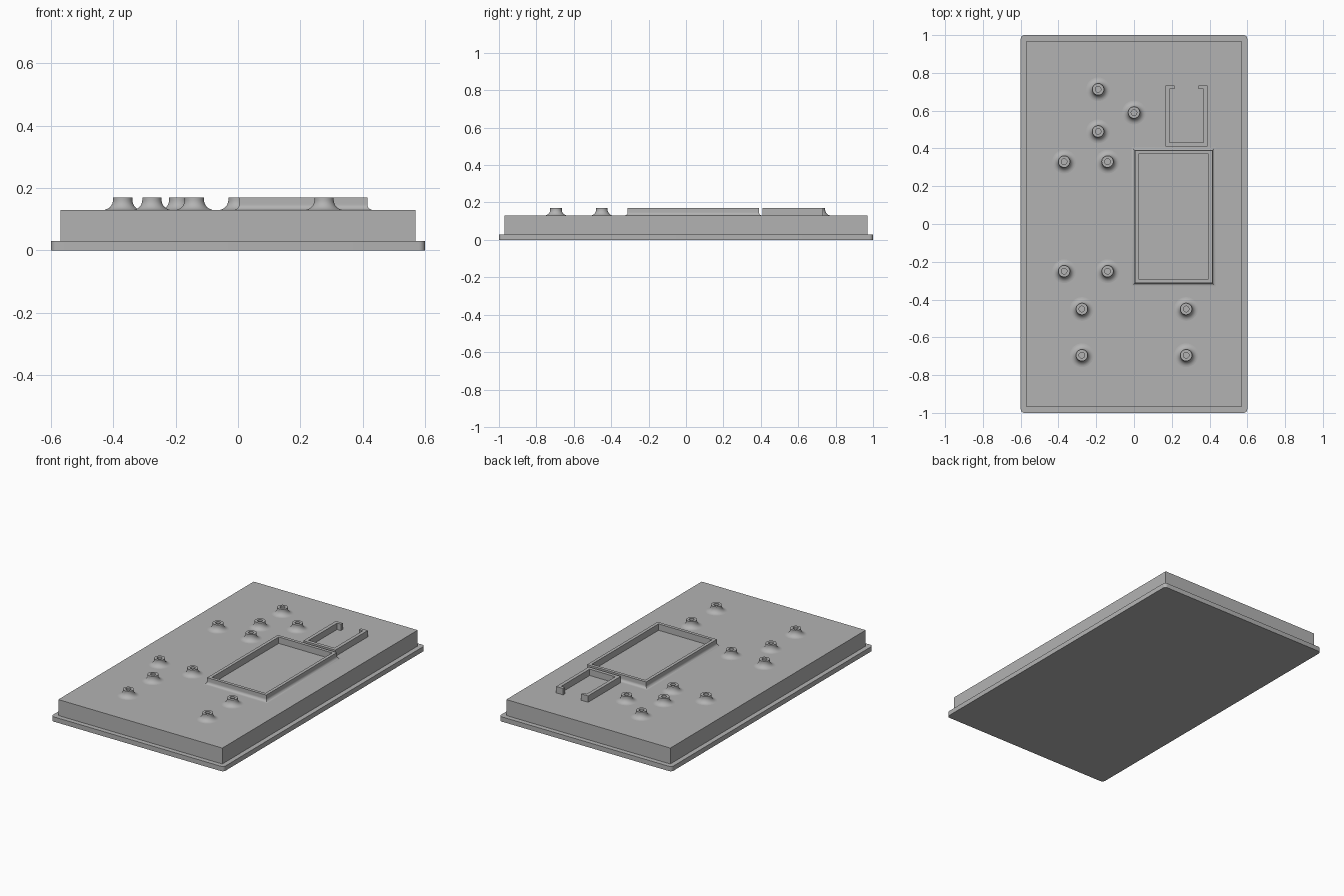
import bpy, bmesh
from math import sin, cos, pi, radians

cube = bpy.data.objects.get("Cube")
if cube:
    bpy.data.objects.remove(cube, do_unlink=True)

GREY = (0.45, 0.45, 0.45, 1)
mat = bpy.data.materials.new("plain_grey")
mat.use_nodes = True
mat.diffuse_color = GREY
bsdf = mat.node_tree.nodes["Principled BSDF"]
bsdf.inputs["Base Color"].default_value = GREY
bsdf.inputs["Roughness"].default_value = 0.6

DECK, TOP = 0.13, 0.17


def loft(name, rings, cap_start=False, cap_end=False):
    """Skin a list of equal-length point rings into an object."""
    bm = bmesh.new()
    loops = [[bm.verts.new(p) for p in ring] for ring in rings]
    n = len(loops[0])
    for a, b in zip(loops, loops[1:]):
        for i in range(n):
            j = (i + 1) % n
            bm.faces.new((a[i], a[j], b[j], b[i]))
    if cap_start:
        bm.faces.new(loops[0][::-1])
    if cap_end:
        bm.faces.new(loops[-1])
    mesh = bpy.data.meshes.new(name)
    bm.to_mesh(mesh)
    bm.free()
    mesh.materials.append(mat)
    obj = bpy.data.objects.new(name, mesh)
    bpy.context.collection.objects.link(obj)
    return obj


def smooth(obj):
    bpy.ops.object.select_all(action='DESELECT')
    obj.select_set(True)
    bpy.context.view_layer.objects.active = obj
    bpy.ops.object.shade_smooth_by_angle(angle=radians(35))


def rect(x0, x1, y0, y1, z):
    return [(x0, y0, z), (x1, y0, z), (x1, y1, z), (x0, y1, z)]


def rounded(hx, hy, r, z, steps=6):
    pts = []
    for k, (sx, sy) in enumerate([(1, 1), (-1, 1), (-1, -1), (1, -1)]):
        for i in range(steps + 1):
            a = pi / 2 * (k + i / steps)
            pts.append((sx * (hx - r) + r * cos(a), sy * (hy - r) + r * sin(a), z))
    return pts


def circle(x, y, r, z, n=32):
    return [(x + r * cos(2 * pi * i / n), y + r * sin(2 * pi * i / n), z) for i in range(n)]


def fillet(r, steps=8):
    """Concave flare as (outward offset, height), from the deck up to the wall."""
    return [(r - r * sin(pi / 2 * i / steps), DECK + r - r * cos(pi / 2 * i / steps))
            for i in range(steps + 1)]


# Plate: thin flange with rounded corners, and the raised block on it
smooth(loft("flange", [rounded(0.6, 1.0, 0.02, z) for z in (0, 0.03)], True, True))
loft("raised_block", [rect(-0.57, 0.57, -0.97, 0.97, z) for z in (0.03, DECK)], False, True)

# Screen frame: flared outside, straight inside
frame = [(d, z) for d, z in fillet(0.018)] + [(0, TOP), (-0.02, TOP), (-0.02, DECK)]
smooth(loft("screen_frame", [rect(0.004 - d, 0.415 + d, -0.312 - d, 0.39 + d, z)
                             for d, z in frame]))

# Three-sided holder with inward lips at the open end
cx, y0, y1, wall = 0.278, 0.41, 0.733, 0.022
half = [(0.111, y0), (0.111, y1), (0.063, y1), (0.063, y1 - 0.019),
        (0.111 - wall, y1 - 0.019), (0.111 - wall, y0 + wall)]
outline = [(cx + x, y) for x, y in half] + [(cx - x, y) for x, y in reversed(half)]
loft("holder", [[(x, y, z) for x, y in outline] for z in (DECK, TOP)], False, True)

# Screw bosses: flared foot, flat rim, open hole
bosses = [(-0.19, 0.713), (0, 0.59), (-0.19, 0.49),
          (-0.37, 0.33), (-0.14, 0.33), (-0.37, -0.25), (-0.14, -0.25)]
bosses += [(x, y) for x in (-0.276, 0.276) for y in (-0.45, -0.695)]
profile = [(0.031 + d, z) for d, z in fillet(0.032)]
profile += [(0.031, TOP), (0.015, TOP), (0.015, DECK)]
for i, (x, y) in enumerate(bosses, 1):
    smooth(loft(f"screw_boss_{i}", [circle(x, y, r, z) for r, z in profile]))
